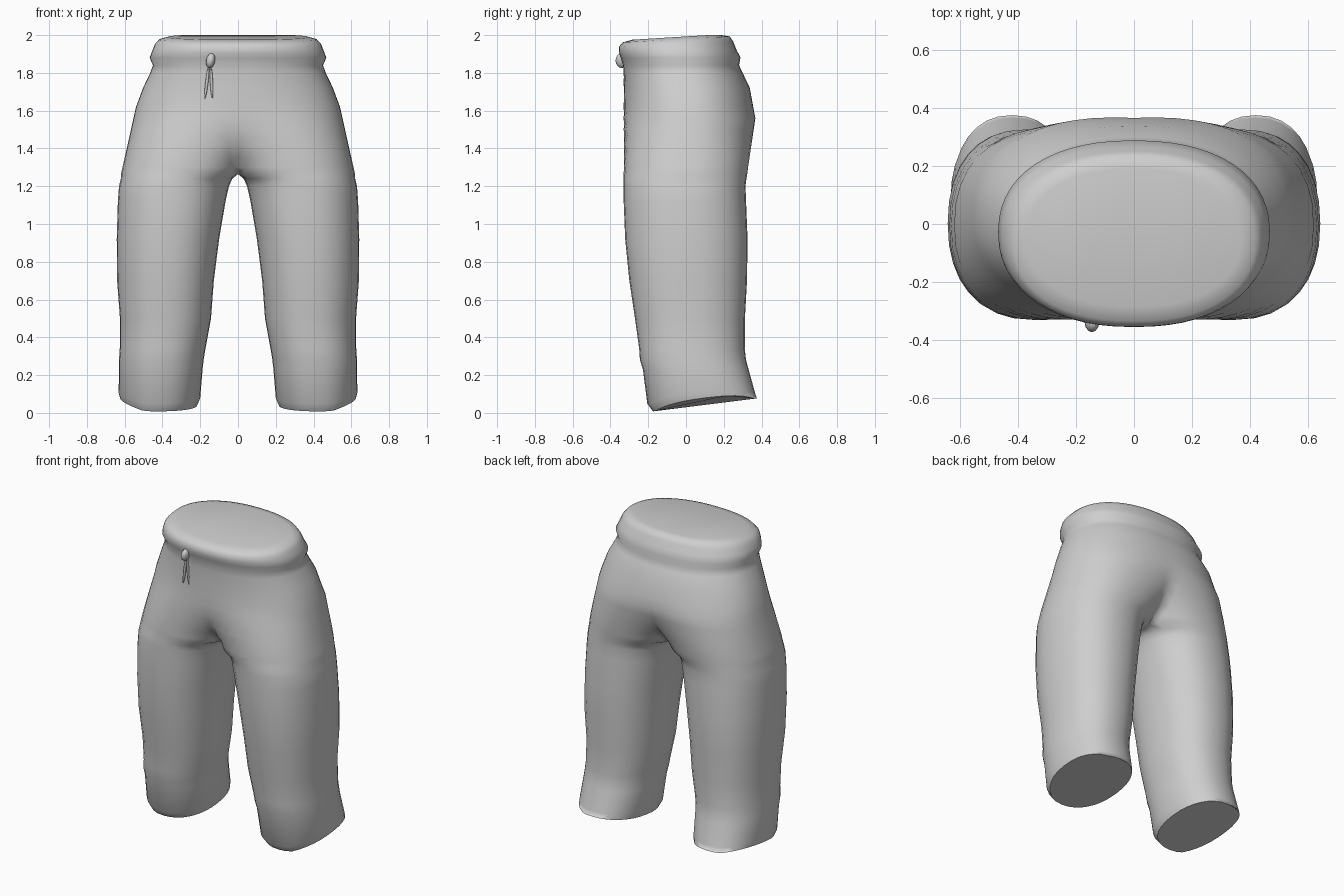
import bpy, bmesh, math

if "Cube" in bpy.data.objects:
    bpy.data.objects.remove(bpy.data.objects["Cube"])

fabric = bpy.data.materials.new("grey fabric")
fabric.diffuse_color = (0.62, 0.62, 0.62, 1)
fabric.use_nodes = True
fabric.node_tree.nodes["Principled BSDF"].inputs["Base Color"].default_value = fabric.diffuse_color

N, M = 32, 28          # points per ring, steps along its outer arc
POWER = 2.25           # squareness of the cross-section

# Leg rings: z, inner x, outer x, front y, back y
LEG = [
    (0.03, 0.215, 0.625, -0.175, 0.375),
    (0.07, 0.20, 0.632, -0.205, 0.365),
    (0.235, 0.187, 0.63, -0.228, 0.328),
    (0.28, 0.182, 0.63, -0.244, 0.318),
    (0.34, 0.172, 0.626, -0.248, 0.311),
    (0.50, 0.143, 0.625, -0.27, 0.312),
    (0.70, 0.128, 0.64, -0.30, 0.323),
    (0.92, 0.10, 0.642, -0.322, 0.326),
    (1.12, 0.066, 0.636, -0.33, 0.318),
    (1.20, 0.048, 0.63, -0.33, 0.315),
    (1.24, 0.03, 0.62, -0.331, 0.32),
]
# Waist rings: z, half width, front y, back y
WAIST = [
    (1.72, 0.503, -0.328, 0.338),
    (1.80, 0.465, -0.33, 0.30),
    (1.84, 0.45, -0.333, 0.281),
    (1.88, 0.468, -0.345, 0.288),
    (1.915, 0.455, -0.355, 0.268),
    (1.955, 0.44, -0.354, 0.25),
    (1.98, 0.418, -0.335, 0.232),
    (1.993, 0.37, -0.285, 0.19),
]


def crotch_row(z):
    """The two legs merge gradually between the crotch and the hips."""
    t = min(1, (z - 1.262) / 0.358)
    xo = 0.62 - 0.08 * t
    yb = 0.324 + 0.052 * t if z < 1.57 else 0.356
    return (z, -xo * (0.035 + 0.965 * t ** 1.5), xo, -0.33, yb)


def lift(z, x, y):
    """The hem rises to the back and outside, the waistband to the back."""
    if z < 1:
        side = 0.35 * max(0, x - 0.5) * max(0, 1 - z / 0.2)
        return z + max(0, 0.14 * (1 - z / 0.28)) * y + side
    return min(2, z + max(0, 0.5 * (z - 1.87)) * y)


def spow(v, p):
    return math.copysign(abs(v) ** p, v)


def ring(z, xi, xo, yf, yb):
    """Closed loop for one half, cut flat on x = 0 where the halves join."""
    cx, rx, cy, ry = (xi + xo) / 2, (xo - xi) / 2, (yf + yb) / 2, (yb - yf) / 2
    joined = xi < 0
    a = math.acos(spow(-cx / rx, POWER / 2)) if joined else math.pi * M / N
    pts = []
    for k in range(N):
        if k <= M or not joined:
            t = -a + 2 * a * k / M
            x = cx + rx * spow(math.cos(t), 2 / POWER)
            y = cy + ry * spow(math.sin(t), 2 / POWER)
            if joined and k in (0, M):
                x = 0
        else:
            f = (k - M) / (N - M)
            x, y = 0, pts[M][1] * (1 - f) + pts[0][1] * f
        pts.append((x, y, lift(z, x, y)))
    return pts


# Trousers: one half lofted through the rings, then mirrored
rows = LEG + [crotch_row(z) for z in (1.264, 1.3, 1.35, 1.42, 1.5, 1.56, 1.62)]
rows += [(z, -w, w, yf, yb) for z, w, yf, yb in WAIST]
bm = bmesh.new()
loops = [[bm.verts.new(p) for p in ring(*row)] for row in rows]
for lo, hi in zip(loops, loops[1:]):
    for k in range(N):
        quad = (lo[k], lo[(k + 1) % N], hi[(k + 1) % N], hi[k])
        if any(v.co.x > 1e-5 for v in quad):     # leave the centre plane open
            bm.faces.new(quad)

# Waist cap
bm.faces.new(loops[-1][:M + 1])

# Leg opening, slightly recessed
cap = bm.faces.new(loops[0][::-1])
bmesh.ops.inset_region(bm, faces=[cap], thickness=0.05, depth=-0.015)
bmesh.ops.delete(bm, geom=[v for v in bm.verts if not v.link_faces], context='VERTS')

mesh = bpy.data.meshes.new("trousers")
bm.to_mesh(mesh)
bm.free()
mesh.materials.append(fabric)
trousers = bpy.data.objects.new("trousers", mesh)
bpy.context.collection.objects.link(trousers)
mirror = trousers.modifiers.new("mirror", 'MIRROR')
mirror.use_clip = True
mirror.merge_threshold = 0.001
bpy.context.view_layer.objects.active = trousers
trousers.select_set(True)
bpy.ops.object.shade_smooth_by_angle(angle=math.radians(75))


# Drawstring knot and its two short ends, lying close to the cloth
def blob(name, loc, scale, lean):
    bpy.ops.mesh.primitive_uv_sphere_add(segments=12, ring_count=8, radius=1,
                                         location=loc, rotation=(0, lean, 0))
    o = bpy.context.object
    o.name = name
    o.scale = scale
    o.data.materials.append(fabric)
    bpy.ops.object.shade_smooth()


blob("drawstring_knot", (-0.145, -0.34, 1.865), (0.024, 0.033, 0.04), 0.2)
for name, x, lean in (("left", -0.165, 0.12), ("right", -0.14, -0.05)):
    blob("drawstring_end_" + name, (x, -0.32, 1.75), (0.008, 0.01, 0.09), lean)
